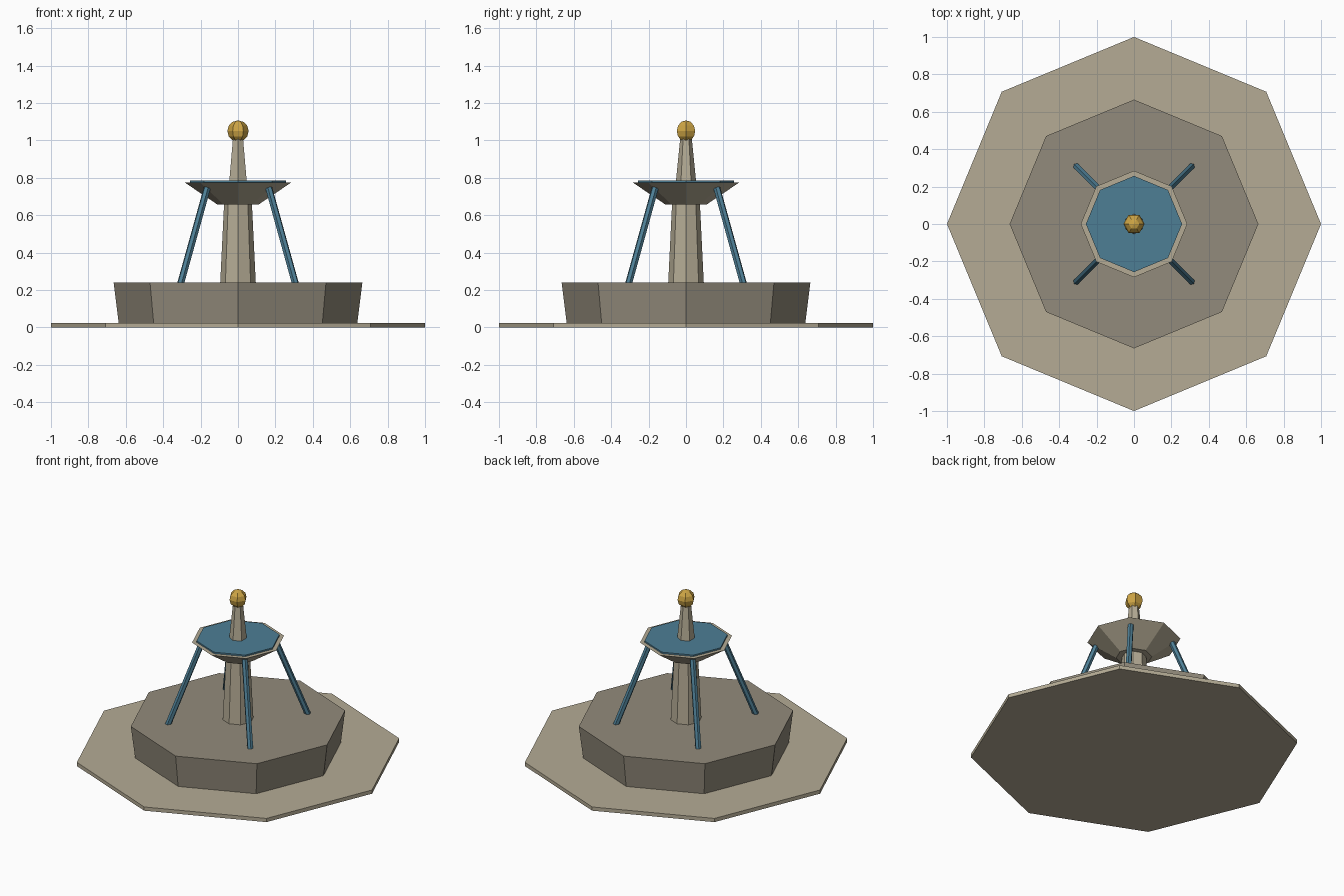
import bpy, bmesh, math
from mathutils import Vector, Matrix

if "Cube" in bpy.data.objects:
    bpy.data.objects.remove(bpy.data.objects["Cube"])


def material(name, color):
    m = bpy.data.materials.new(name)
    m.diffuse_color = (*color, 1)
    m.use_nodes = True
    m.node_tree.nodes["Principled BSDF"].inputs["Base Color"].default_value = m.diffuse_color
    return m


PALE = material("pale_stone", (0.46, 0.41, 0.30))
STONE = material("grey_stone", (0.29, 0.26, 0.20))
WATER = material("water_blue", (0.075, 0.21, 0.30))
GOLD = material("gold", (0.62, 0.38, 0.06))


def finish(name, bm, mat):
    bmesh.ops.recalc_face_normals(bm, faces=bm.faces)
    mesh = bpy.data.meshes.new(name)
    bm.to_mesh(mesh)
    bm.free()
    mesh.materials.append(mat)
    obj = bpy.data.objects.new(name, mesh)
    bpy.context.collection.objects.link(obj)
    return obj


def lathe(name, profile, sides, mat, start=0.0):
    """Flat-sided solid of revolution from (radius, z) pairs, capped at both ends."""
    bm = bmesh.new()
    rings = []
    for r, z in profile:
        angles = [start + math.tau * i / sides for i in range(sides)]
        rings.append([bm.verts.new((r * math.cos(a), r * math.sin(a), z)) for a in angles])
    for low, high in zip(rings, rings[1:]):
        for i in range(sides):
            j = (i + 1) % sides
            bm.faces.new((low[i], low[j], high[j], high[i]))
    bm.faces.new(rings[0][::-1])
    bm.faces.new(rings[-1])
    return finish(name, bm, mat)


def rod(name, a, b, radius, sides, mat):
    """Straight prism between two points."""
    a, b = Vector(a), Vector(b)
    turn = (b - a).to_track_quat('Z', 'Y').to_matrix().to_4x4()
    bm = bmesh.new()
    bmesh.ops.create_cone(bm, cap_ends=True, segments=sides, radius1=radius, radius2=radius,
                          depth=(b - a).length, matrix=Matrix.Translation((a + b) / 2) @ turn)
    return finish(name, bm, mat)


# Ground slab and main basin
lathe("paving_slab", [(1.0, 0), (1.0, 0.025)], 8, PALE)
lathe("basin", [(0.638, 0.025), (0.665, 0.24)], 8, STONE)

# Column, upper bowl and its water
lathe("column", [(0.096, 0.22), (0.074, 0.67)], 8, PALE)
lathe("upper_bowl", [(0.11, 0.657), (0.285, 0.775)], 8, PALE)
lathe("bowl_water", [(0.257, 0.765), (0.257, 0.785)], 8, WATER)

# Spire and ball finial
lathe("spire", [(0.055, 0.77), (0.03, 1.02)], 6, PALE, math.pi / 2)
bm = bmesh.new()
bmesh.ops.create_uvsphere(bm, u_segments=6, v_segments=6, radius=0.057,
                          matrix=Matrix.Translation((0, 0, 1.05)) @ Matrix.Rotation(math.pi / 2, 4, 'Z'))
finish("ball_finial", bm, GOLD)

# Four falling water jets on the diagonals
for label, sx, sy in (("front_left", -1, -1), ("front_right", 1, -1),
                      ("back_left", -1, 1), ("back_right", 1, 1)):
    rod(label + "_jet", (sx * 0.308, sy * 0.308, 0.23), (sx * 0.165, sy * 0.165, 0.745),
        0.019, 6, WATER)
